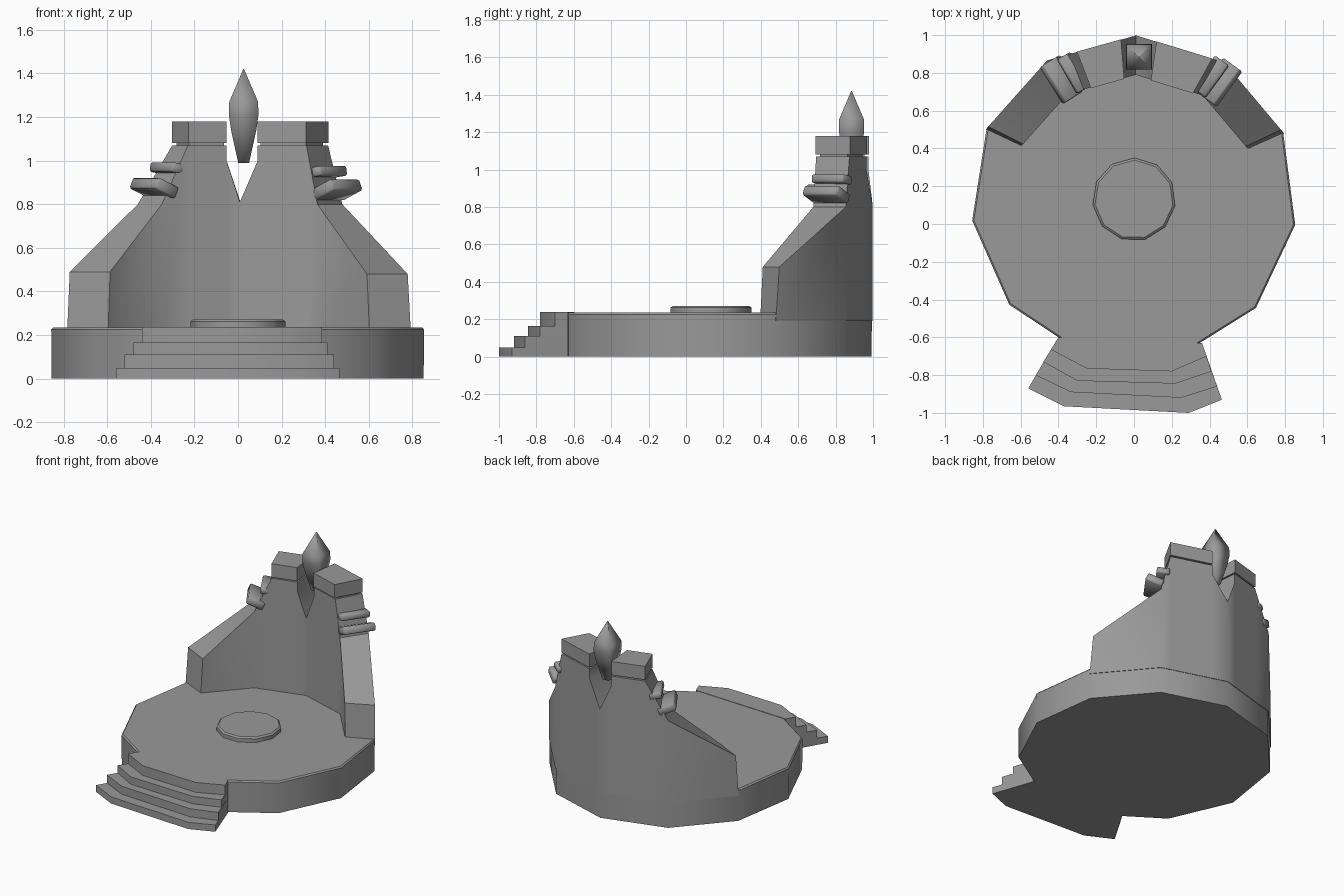
import bpy, bmesh, math
from mathutils import Matrix, Vector

if "Cube" in bpy.data.objects:
    bpy.data.objects.remove(bpy.data.objects["Cube"], do_unlink=True)

stone = bpy.data.materials.new("grey stone")
stone.use_nodes = True
GREY = (0.32, 0.32, 0.32, 1)
stone.diffuse_color = GREY
stone.node_tree.nodes["Principled BSDF"].inputs["Base Color"].default_value = GREY

SIDES = 11
STEP = math.tau / SIDES
START = math.radians(23.8)
CENTRE = Vector((0, 0.13, 0))


def corner(i, r, z):
    a = START + i * STEP
    return CENTRE + Vector((r * math.cos(a), r * math.sin(a), z))


def along(t, r, z):
    """Point on the polygon outline at fractional corner number t."""
    i = math.floor(t)
    return corner(i, r, z).lerp(corner(i + 1, r, z), t - i)


def finish(name, bm, angle=35):
    bmesh.ops.remove_doubles(bm, verts=bm.verts, dist=0.0005)
    bmesh.ops.recalc_face_normals(bm, faces=bm.faces)
    mesh = bpy.data.meshes.new(name)
    bm.to_mesh(mesh)
    bm.free()
    mesh.materials.append(stone)
    ob = bpy.data.objects.new(name, mesh)
    bpy.context.collection.objects.link(ob)
    bpy.ops.object.select_all(action="DESELECT")
    ob.select_set(True)
    bpy.context.view_layer.objects.active = ob
    bpy.ops.object.shade_smooth_by_angle(angle=math.radians(angle))
    return ob


def loft(name, rings, angle=35):
    """Closed solid through a stack of rings with equal point counts."""
    bm = bmesh.new()
    rows = [[bm.verts.new(p) for p in ring] for ring in rings]
    n = len(rows[0])
    for low, high in zip(rows, rows[1:]):
        for i in range(n):
            j = (i + 1) % n
            bm.faces.new((low[i], low[j], high[j], high[i]))
    bm.faces.new(rows[0][::-1])
    bm.faces.new(rows[-1])
    return finish(name, bm, angle)


def polygon(r, z):
    return [corner(i, r, z) for i in range(SIDES)]


# Round platform and the low disc on it
loft("platform", [polygon(0.862, 0), polygon(0.864, 0.225), polygon(0.855, 0.235)])
loft("centre_disc", [polygon(0.22, 0.23), polygon(0.22, 0.262), polygon(0.208, 0.272)])

# Front steps, lowest first: front outline and top height
BACK = [(0.36, -0.63), (-0.40, -0.60)]
STEPS = [
    (0.05, [(-0.56, -0.87), (-0.37, -0.965), (0.29, -1.0), (0.465, -0.93)]),
    (0.11, [(-0.52, -0.80), (-0.335, -0.89), (0.25, -0.92), (0.44, -0.86)]),
    (0.165, [(-0.48, -0.73), (-0.30, -0.83), (0.22, -0.845), (0.41, -0.78)]),
    (0.238, [(-0.44, -0.665), (-0.25, -0.765), (0.2, -0.78), (0.385, -0.70)]),
]
floor = 0
for n, (top, front) in enumerate(STEPS):
    outline = front + BACK
    loft(f"step_{n + 1}", [[(x, y, z) for x, y in outline] for z in (floor, top)])
    floor = top

# Curved back wall: columns of (position at foot, position at top, top height)
INNER, OUTER, FOOT = 0.66, 0.868, 0.19
RIGHT_TOWER, LEFT_TOWER = (1.14, 1.77), (2.17, 2.665)
columns = [(0, 0.05, 0.48), (1, 1, 0.80)]
columns += [(t, t, 1.07) for t in RIGHT_TOWER]
columns += [(1.77, 1.77, 1.0), (2, 2, 0.81), (2.17, 2.17, 1.0)]
columns += [(t, t, 1.07) for t in LEFT_TOWER]
columns += [(3, 3, 0.80), (4, 3.96, 0.49)]
bm = bmesh.new()
quads = []
for foot, head, z in columns:
    quads.append([bm.verts.new(p) for p in (
        along(foot, INNER, FOOT), along(foot, OUTER, FOOT),
        along(head, OUTER, z), along(head, INNER, z))])
for k in range(len(quads) - 1):
    a, b = quads[k], quads[k + 1]
    bm.faces.new((a[2], a[3], b[3], b[2]))
    if columns[k][0] != columns[k + 1][0]:
        for i in (0, 1, 3):
            j = (i + 1) % 4
            bm.faces.new((a[i], a[j], b[j], b[i]))
bm.faces.new(quads[0])
bm.faces.new(quads[-1])
finish("back_wall", bm)


# Capstones on thin recessed necks
def arc_ring(t0, t1, inner, outer, z):
    return [along(t0, inner, z), along(t0, outer, z), along(t1, outer, z), along(t1, inner, z)]


for side, (t0, t1) in (("right", RIGHT_TOWER), ("left", LEFT_TOWER)):
    loft(f"{side}_neck", [arc_ring(t0 + 0.03, t1 - 0.03, 0.68, 0.85, z) for z in (1.06, 1.09)])
    loft(f"{side}_cap", [arc_ring(t0, t1, 0.655, 0.87, z) for z in (1.08, 1.18)])


# Loose slabs lying on the tower shoulders
def slab(name, place, size, turn, tilt):
    bm = bmesh.new()
    bmesh.ops.create_cube(bm, size=1, matrix=Matrix.Diagonal((*size, 1)))
    bmesh.ops.bevel(bm, geom=bm.edges[:], offset=0.008, segments=1, affect="EDGES")
    bm.transform(Matrix.Translation(place)
                 @ Matrix.Rotation(math.radians(turn), 4, "Z")
                 @ Matrix.Rotation(math.radians(tilt), 4, "X"))
    finish(name, bm, 50)


slab("right_lower_slab", (0.455, 0.75, 0.867), (0.23, 0.12, 0.055), 54, -24)
slab("right_upper_slab", (0.405, 0.78, 0.948), (0.21, 0.09, 0.045), 54, -8)
slab("left_lower_slab", (-0.385, 0.765, 0.875), (0.23, 0.12, 0.055), 122, 24)
slab("left_upper_slab", (-0.32, 0.80, 0.965), (0.21, 0.08, 0.045), 120, 10)

# Pointed square crystal floating in the notch
CRYSTAL = [(0.99, 0.025), (1.14, 0.058), (1.21, 0.068), (1.27, 0.066), (1.42, 0.002)]
rings = [[(0.026 + sx * h, 0.885 + sy * h, z) for sx, sy in ((-1, -1), (1, -1), (1, 1), (-1, 1))]
         for z, h in CRYSTAL]
loft("crystal", rings, 95)
